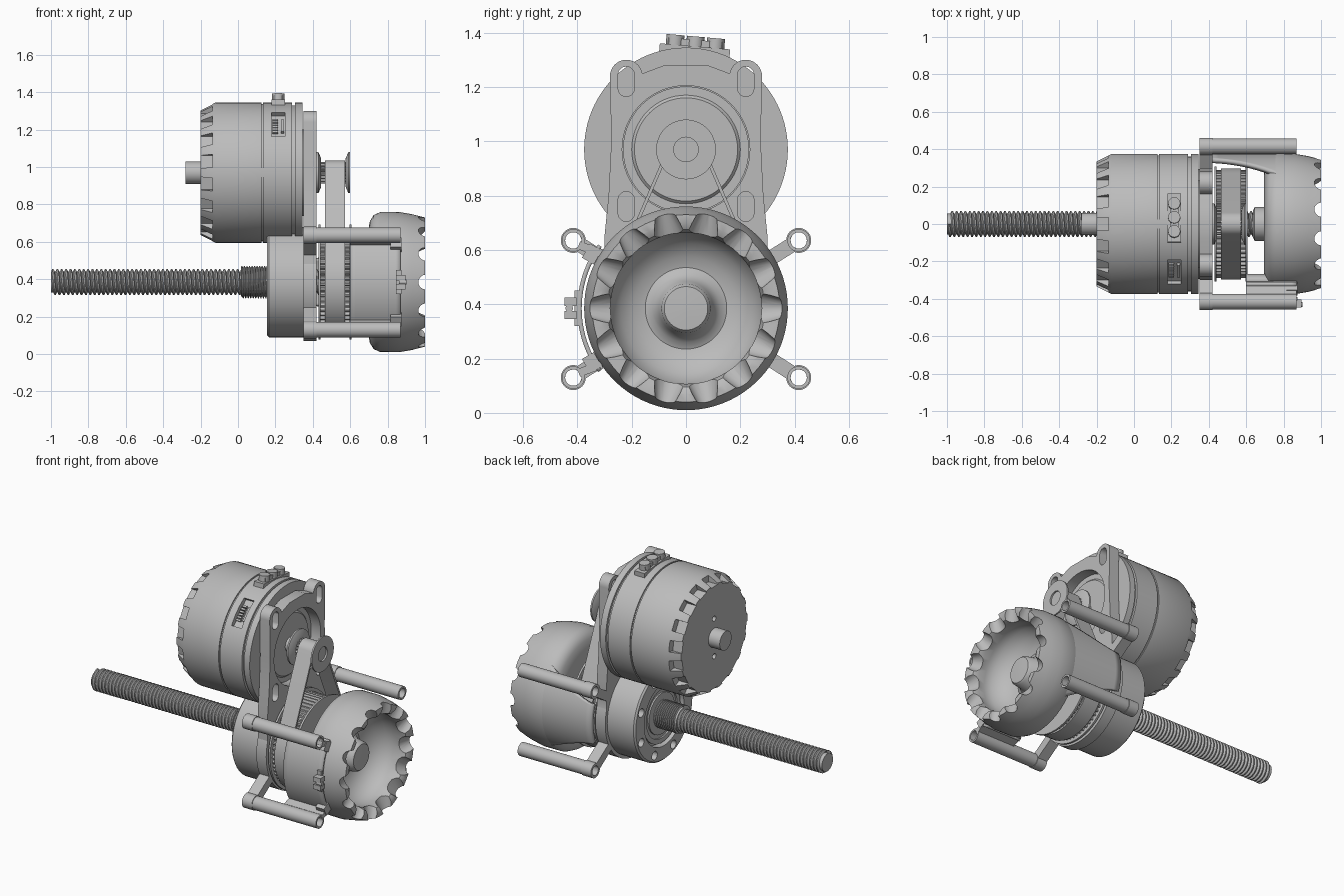
import bpy, bmesh
from math import sin, cos, pi, tau, radians, asin
from mathutils import Matrix, Vector

if "Cube" in bpy.data.objects:
    bpy.data.objects.remove(bpy.data.objects["Cube"], do_unlink=True)

grey = bpy.data.materials.new("plain grey")
grey.use_nodes = True
grey.diffuse_color = (0.5, 0.5, 0.5, 1)
grey.node_tree.nodes["Principled BSDF"].inputs["Base Color"].default_value = (0.5, 0.5, 0.5, 1)

MOTOR, SCREW = (0, 0.97), (0, 0.385)   # the two axes, as (y, z)


def finish(bm, name, angle=35):
    bmesh.ops.recalc_face_normals(bm, faces=bm.faces)
    me = bpy.data.meshes.new(name)
    bm.to_mesh(me)
    bm.free()
    ob = bpy.data.objects.new(name, me)
    bpy.context.collection.objects.link(ob)
    me.materials.append(grey)
    smooth(ob, angle)
    return ob


def select(ob):
    bpy.ops.object.select_all(action='DESELECT')
    ob.select_set(True)
    bpy.context.view_layer.objects.active = ob


def smooth(ob, angle=35):
    select(ob)
    bpy.ops.object.shade_smooth_by_angle(angle=radians(angle))


def lathe(name, prof, c, n=64, ring=False):
    """Turn (x, radius) points about an x-parallel axis; ring closes the profile."""
    bm = bmesh.new()
    rows = [[bm.verts.new((x, c[0] + r * cos(tau * i / n), c[1] + r * sin(tau * i / n)))
             for i in range(n)] for x, r in prof]
    for a, b in zip(rows, rows[1:] + rows[:1] if ring else rows[1:]):
        for i in range(n):
            j = (i + 1) % n
            bm.faces.new((a[i], a[j], b[j], b[i]))
    if not ring:
        bm.faces.new(rows[0])
        bm.faces.new(rows[-1])
    return finish(bm, name)


def rod(name, x0, x1, r, c, n=32):
    return lathe(name, [(x0, r), (x1, r)], c, n)


def tube(name, x0, x1, r, hole, c, n=64):
    return lathe(name, [(x0, hole), (x0, r), (x1, r), (x1, hole)], c, n, ring=True)


def prism(name, pts, x0, x1):
    """Extrude a (y, z) outline along x."""
    bm = bmesh.new()
    f = bm.faces.new([bm.verts.new((x0, y, z)) for y, z in pts])
    new = bmesh.ops.extrude_face_region(bm, geom=[f])["geom"]
    bmesh.ops.translate(bm, vec=(x1 - x0, 0, 0), verts=[v for v in new if isinstance(v, bmesh.types.BMVert)])
    return finish(bm, name)


def around(c, ang, x, r):
    """Frame at radius r about an axis; local z points outward."""
    return Matrix.Translation((0, *c)) @ Matrix.Rotation(ang - pi / 2, 4, 'X') @ Matrix.Translation((x, 0, r))


def box(name, size, mat):
    bm = bmesh.new()
    bmesh.ops.create_cube(bm, size=1, matrix=mat @ Matrix.Diagonal((*size, 1)))
    return finish(bm, name)


def cone(name, r1, r2, depth, mat, n=24):
    bm = bmesh.new()
    bmesh.ops.create_cone(bm, cap_ends=True, segments=n, radius1=r1, radius2=r2, depth=depth, matrix=mat)
    return finish(bm, name)


def combine(ob, others, op='DIFFERENCE'):
    for o in others:
        select(ob)
        m = ob.modifiers.new("combine", 'BOOLEAN')
        m.operation, m.solver, m.object = op, 'EXACT', o
        bpy.ops.object.modifier_apply(modifier=m.name)
        bpy.data.objects.remove(o, do_unlink=True)
    smooth(ob)
    return ob


def bar(name, a, b, w, x0, x1):
    a, b = Vector(a), Vector(b)
    d = (b - a).normalized() * w / 2
    s = Vector((-d.y, d.x))
    return prism(name, [a + s, b + s, b - s, a - s], x0, x1)


def shell(name, r, x0, x1, mid, half0, half1, thick, n=24, rows=10):
    """Curved panel about the screw axis whose angular half-width eases from half0 to half1."""
    bm = bmesh.new()
    grid = []
    for k in range(rows + 1):
        t = k / rows
        h = radians(half0 + (half1 - half0) * t ** 1.5)
        grid.append([bm.verts.new((x0 + (x1 - x0) * t, r * cos(mid + h * (2 * i / n - 1)),
                                   SCREW[1] + r * sin(mid + h * (2 * i / n - 1)))) for i in range(n + 1)])
    for a, b in zip(grid, grid[1:]):
        for i in range(n):
            bm.faces.new((a[i], a[i + 1], b[i + 1], b[i]))
    ob = finish(bm, name)
    m = ob.modifiers.new("thickness", 'SOLIDIFY')
    m.thickness, m.offset = thick, 0
    return ob


def thread(name, x0, x1, core, crest, pitch):
    """One pitch of thread profile swept into a helix, over a solid core."""
    bm = bmesh.new()
    vs = [bm.verts.new((x0 + pitch * t, 0, r)) for t, r in
          ((0, core), (.3, crest), (.6, crest), (.9, core), (1, core))]
    for a, b in zip(vs, vs[1:]):
        bm.edges.new((a, b))
    ob = finish(bm, name)
    ob.location = (0, *SCREW)
    m = ob.modifiers.new("helix", 'SCREW')
    m.axis, m.screw_offset, m.iterations = 'X', pitch, int((x1 - x0) / pitch) - 1
    m.steps = m.render_steps = 24
    m.use_smooth_shade = False
    rod(name + "_core", x0, x1, core + .002, SCREW)


# Motor body with grooves, notched rear rim, and connector recess
motor = lathe("motor_body", [(-.2, .335), (-.12, .375), (.125, .375), (.125, .367), (.135, .367), (.135, .375),
              (.29, .375), (.29, .36), (.305, .36), (.305, .375), (.345, .375)], MOTOR, 96)
cuts = [box("cut", (.12, .07, .1), around(MOTOR, tau * (i + .5) / 18, -.195, .375)) for i in range(18)]
cuts += [rod("cut", -.3, -.17, .017, (0, MOTOR[1] + s * .12), 16) for s in (-1, 1)]
port = radians(135)
cuts.append(box("cut", (.07, .18, .08), around(MOTOR, port, .215, .38)))
combine(motor, cuts)
rod("motor_rear_shaft", -.28, -.19, .06, MOTOR)
lathe("motor_front_boss", [(.34, .232), (.355, .232), (.355, .2), (.365, .19)], MOTOR)
rod("motor_shaft", .34, .59, .045, MOTOR)
for i in range(6):
    box("port_pin", (.03, .012, .02), around(MOTOR, port + .05 * (i - 2.5), .2, .348))
box("port_socket", (.016, .09, .02), around(MOTOR, port, .238, .348))

# Terminal block on top of the motor
up = radians(85)
box("terminal_base", (.07, .26, .03), around(MOTOR, up, .215, .366))
box("terminal_bar", (.045, .2, .04), around(MOTOR, up, .215, .385))
for i in (-1, 0, 1):
    cone("terminal_post", .033, .033, .045, around(MOTOR, up, .215, .395) @ Matrix.Translation((0, i * .075, 0)), 12)

# Mounting plate: slotted frame, round lower hub and arms to the stand-offs
half = [(.08, 1.28), (.16, 1.25), (.28, 1.24), (.275, 1.0), (.285, .8), (.3, .65), (.3, .4)]
plate = prism("mounting_plate", half + [(-y, z) for y, z in reversed(half)], .35, .42)
corners = [(sy * .415, z) for sy in (-1, 1) for z in (.635, .13)]
adds = [rod("add", .35, .42, .315, SCREW, 64)] + [rod("add", .35, .42, .06, (s * .22, 1.24)) for s in (-1, 1)]
for y, z in corners:
    adds += [bar("add", (y, z), (y * .6, .385 + (z - .385) * .58), .055, .35, .42),
             rod("add", .35, .42, .046, (y, z))]
combine(plate, adds, 'UNION')
holes = [rod("cut", .3, .5, .235, MOTOR, 64), rod("cut", .3, .5, .12, SCREW)]
holes += [rod("cut", .3, .5, .03, c, 20) for c in corners]
for s in (-1, 1):
    for z in (1.22, .76):
        slot = [(s * .22 + .03 * cos(a), z + (.025 if sin(a) > 0 else -.025) + .03 * sin(a))
                for a in (tau * (i + .5) / 24 for i in range(24))]
        holes.append(prism("cut", slot, .3, .5))
combine(plate, holes)

# Stand-off tubes
for y, z in corners:
    tube("stand_off", .42, .87, .042, .03, (y, z), 32)

# Nut housing with bearing
housing = lathe("nut_housing", [(.155, .2), (.155, .285), (.165, .295), (.35, .295), (.35, .12), (.2, .12), (.2, .2)],
                SCREW, ring=True)
combine(housing, [rod("cut", .1, .23, .027, (.248 * cos(a), SCREW[1] + .248 * sin(a)), 20)
                  for a in (tau * (i + .5) / 8 for i in range(8))])
tube("bearing_outer", .17, .3, .185, .155, SCREW)
tube("bearing_inner", .17, .3, .13, .08, SCREW)
tube("bearing_seal", .18, .3, .16, .12, SCREW)

# Lead screw and threaded nut
thread("lead_screw", -1, .78, .054, .07, .0235)
thread("nut_thread", .015, .2, .076, .087, .0135)


def gear(name, x0, x1, r, depth, teeth, c):
    pts = [(c[0] + (r - depth * (k in (0, 3))) * cos(tau * (i + k / 4) / teeth),
            c[1] + (r - depth * (k in (0, 3))) * sin(tau * (i + k / 4) / teeth))
           for i in range(teeth) for k in range(4)]
    return prism(name, pts, x0, x1)


# Pulleys with flanges
gear("large_pulley", .44, .605, .288, .015, 60, SCREW)
for x in (.43, .595):
    tube("large_flange", x, x + .012, .308, .1, SCREW)
combine(gear("small_pulley", .43, .59, .058, .01, 16, MOTOR), [rod("cut", .4, .7, .044, MOTOR)])
lathe("small_flange_inner", [(.42, .045), (.42, .11), (.43, .11), (.445, .075), (.445, .045)], MOTOR, ring=True)
lathe("small_flange_outer", [(.6, .045), (.6, .11), (.59, .11), (.575, .075), (.575, .045)], MOTOR, ring=True)


# Belt around both pulleys
def belt_loop(off):
    big, small = .297 + off, .065 + off
    a = asin((big - small) / (MOTOR[1] - SCREW[1]))
    top = [a + (pi - 2 * a) * i / 20 for i in range(21)]
    low = [pi - a + (pi + 2 * a) * i / 48 for i in range(49)]
    return [(r * cos(t), c[1] + r * sin(t)) for r, c, ts in ((small, MOTOR, top), (big, SCREW, low)) for t in ts]


combine(prism("drive_belt", belt_loop(0), .465, .572), [prism("cut", belt_loop(-.012), .4, .7)])

# Cup with hollow, centre boss and scalloped rim
cup = lathe("cup", [(.695, 0.02), (.695, .27), (.705, .325), (.725, .358), (.76, .374), (.86, .375), (.93, .363),
            (1, .345), (1, .315), (.985, .29), (.95, .278), (.9, .285), (.85, .275), (.8, .24), (.765, .19),
            (.755, .15), (.765, .125), (.8, .1), (.86, .09), (.872, .08), (.875, .02)], SCREW, 84)
combine(cup, [cone("cut", .072, .022, .17, around(SCREW, tau * i / 14, 1.0, .315), 20) for i in range(14)])
lathe("cup_hub", [(.635, .07), (.645, .09), (.7, .09)], SCREW)

# Curved support from cup to plate on the back
shell("cup_support", .36, .41, .82, 0, 20, 50, .026)

# Front cover with brackets and clip
shell("front_cover", .392, .6, .87, pi, 36, 36, .016)
shell("front_cover_web", .335, .6, .74, pi, 30, 30, .05)
for s in (-1, 1):
    bar("cover_arm", (-.395, .3825 + s * .235), (-.31, .3825 + s * .205), .03, .6, .87)
    box("cover_bracket", (.06, .06, .05), around(SCREW, pi + s * radians(30), .845, .4))
    box("clip_prong", (.05, .03, .045), around(SCREW, pi, .87, .425) @ Matrix.Translation((0, s * .024, 0)))
box("clip_base", (.03, .13, .02), around(SCREW, pi, .86, .4))
rod("clip_pin", .86, .9, .014, (-.43, SCREW[1]), 12)
